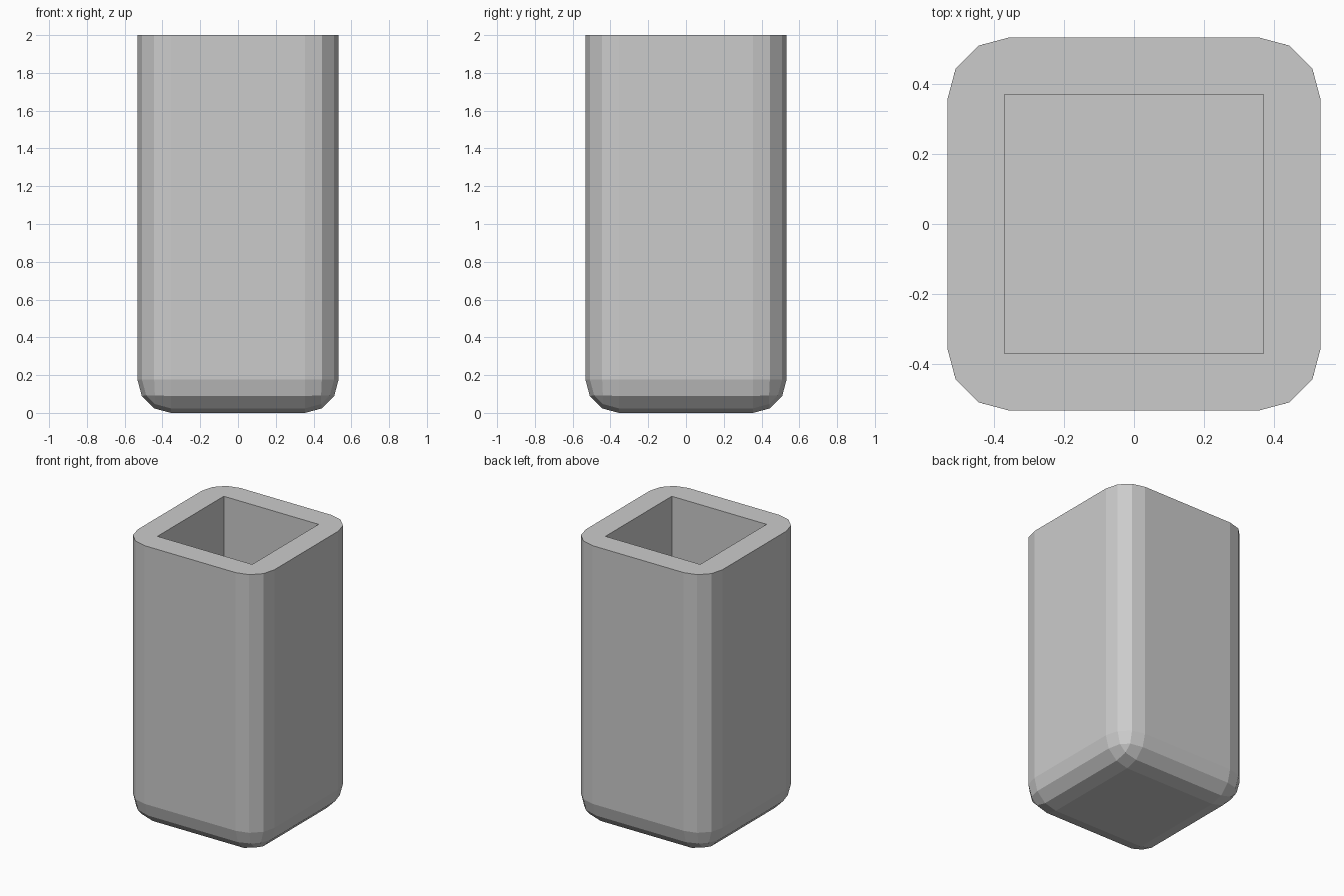
import bpy, bmesh

if "Cube" in bpy.data.objects:
    bpy.data.objects.remove(bpy.data.objects["Cube"])

HALF, HEIGHT, RADIUS = 0.533, 2.0, 0.178
HOLE_HALF, FLOOR = 0.37, 0.163


def box(name, half, z0, z1, bevel=0.0):
    """Square box from z0 to z1; optionally rounds every edge except the top rim."""
    bm = bmesh.new()
    bmesh.ops.create_cube(bm, size=1.0)
    for v in bm.verts:
        v.co = (v.co.x * 2 * half, v.co.y * 2 * half, z1 if v.co.z > 0 else z0)
    if bevel:
        edges = [e for e in bm.edges if any(v.co.z < z1 - 1e-4 for v in e.verts)]
        bmesh.ops.bevel(bm, geom=edges, offset=bevel, offset_type='OFFSET',
                        segments=3, profile=0.5, affect='EDGES')
    mesh = bpy.data.meshes.new(name)
    bm.to_mesh(mesh)
    bm.free()
    obj = bpy.data.objects.new(name, mesh)
    bpy.context.collection.objects.link(obj)
    return obj


# Rounded outer body
body = box("container_body", HALF, 0.0, HEIGHT, RADIUS)

# Square cavity, open at the top
cutter = box("cavity_cutter", HOLE_HALF, FLOOR, HEIGHT + 0.2)
cutter.hide_render = True
cutter.display_type = 'WIRE'
cut = body.modifiers.new("cavity", 'BOOLEAN')
cut.operation = 'DIFFERENCE'
cut.solver = 'EXACT'
cut.object = cutter
